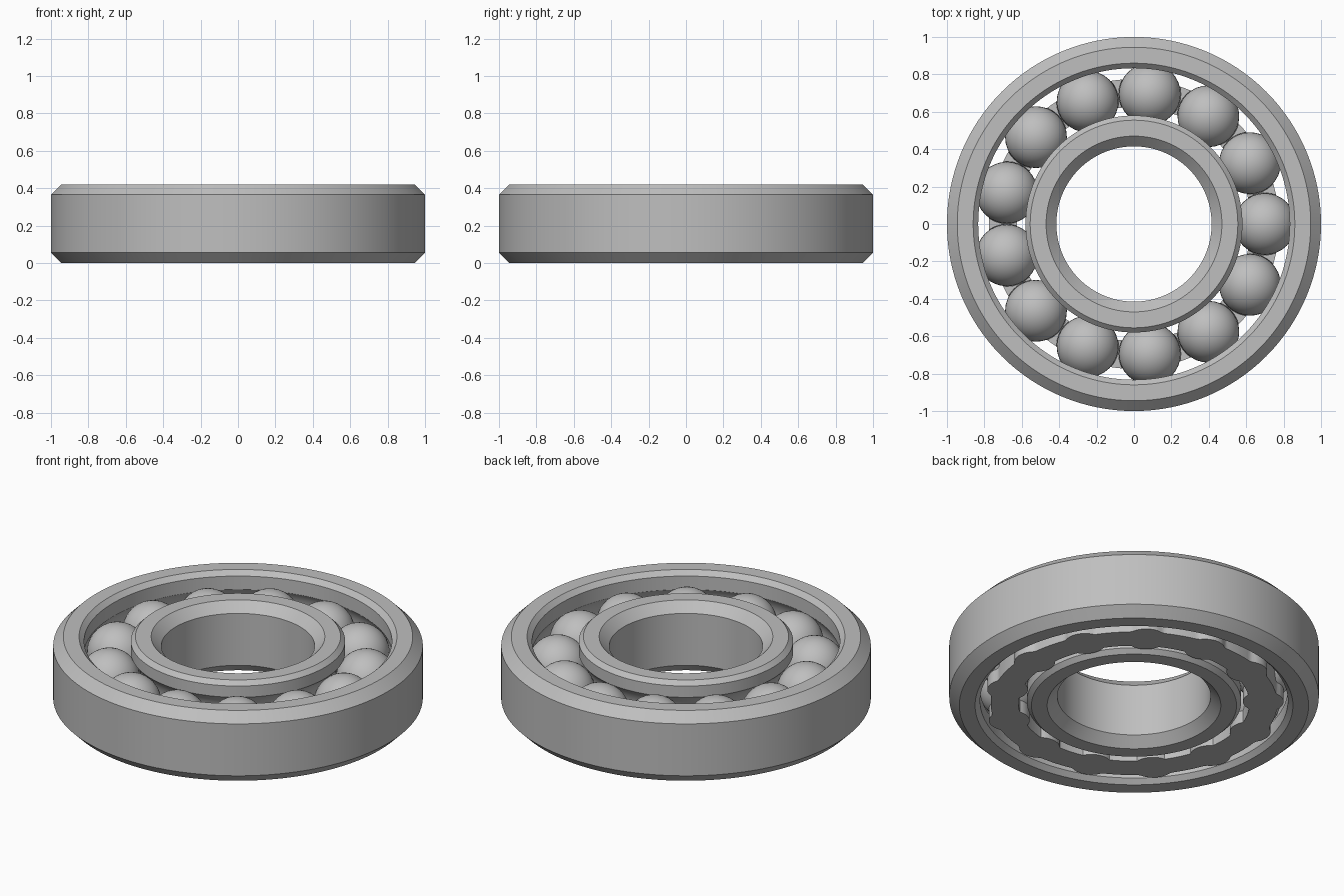
import bpy, bmesh, math
from math import cos, sin, sqrt, pi, radians

cube = bpy.data.objects.get("Cube")
if cube:
    bpy.data.objects.remove(cube, do_unlink=True)

HEIGHT = 0.42
MID = HEIGHT / 2
PITCH = 0.70          # radius of the circle of ball centres
BALL_R = 0.165
GROOVE_R = 0.168
COUNT = 13
STEP = 2 * pi / COUNT

steel = bpy.data.materials.new("steel_grey")
steel.use_nodes = True
COLOUR = (0.52, 0.52, 0.52, 1)
steel.diffuse_color = COLOUR
steel.node_tree.nodes["Principled BSDF"].inputs["Base Color"].default_value = COLOUR


def finish(name, bm):
    bmesh.ops.recalc_face_normals(bm, faces=bm.faces)
    mesh = bpy.data.meshes.new(name)
    bm.to_mesh(mesh)
    bm.free()
    mesh.materials.append(steel)
    obj = bpy.data.objects.new(name, mesh)
    bpy.context.collection.objects.link(obj)
    return obj


def smooth(obj):
    bpy.ops.object.select_all(action='DESELECT')
    obj.select_set(True)
    bpy.context.view_layer.objects.active = obj
    bpy.ops.object.shade_smooth_by_angle(angle=radians(30))


def sweep_ring(name, section, steps):
    """Closed ring whose (radius, z) outline is given by section(angle)."""
    bm = bmesh.new()
    loops = []
    for i in range(steps):
        a = 2 * pi * i / steps
        loops.append([bm.verts.new((r * cos(a), r * sin(a), z)) for r, z in section(a)])
    for i in range(steps):
        here, ahead = loops[i], loops[(i + 1) % steps]
        for j in range(len(here)):
            k = (j + 1) % len(here)
            bm.faces.new((here[j], here[k], ahead[k], ahead[j]))
    return finish(name, bm)


def race(name, back, back_cham, lip, lip_cham):
    """Bearing ring with a chamfered back wall and a ball groove in its lip."""
    side = 1 if lip > PITCH else -1
    half = math.acos(abs(lip - PITCH) / GROOVE_R)
    groove = []
    for i in range(17):
        t = -half + 2 * half * i / 16
        groove.append((PITCH + side * GROOVE_R * cos(t), MID + GROOVE_R * sin(t)))
    profile = [(back, back_cham), (back - side * back_cham, 0),
               (lip + side * lip_cham, 0), (lip, lip_cham)]
    profile += groove
    profile += [(r, HEIGHT - z) for r, z in reversed(profile[:4])]
    smooth(sweep_ring(name, lambda a: profile, 128))


def ball_set(name, radius):
    bm = bmesh.new()
    for i in range(COUNT):
        made = bmesh.ops.create_uvsphere(bm, u_segments=32, v_segments=20, radius=radius)
        a = i * STEP
        bmesh.ops.translate(bm, verts=made["verts"],
                            vec=(PITCH * cos(a), PITCH * sin(a), MID))
    return finish(name, bm)


# Rings
race("outer_ring", 1.0, 0.055, 0.833, 0.027)
race("inner_ring", 0.415, 0.055, 0.58, 0.025)

# Balls
smooth(ball_set("balls", BALL_R))


# Cage: thin band that bulges under each ball, with spherical pockets cut in
def cage_section(a):
    t = (a + STEP / 2) % STEP - STEP / 2
    inner, outer = 0.625, 0.775
    reach = 0.11 ** 2 - (PITCH * sin(t)) ** 2
    if reach > 0:
        inner = min(inner, PITCH * cos(t) - sqrt(reach))
        outer = max(outer, PITCH * cos(t) + sqrt(reach))
    return [(inner, 0.012), (outer, 0.012), (outer, MID), (inner, MID)]


cage = sweep_ring("ball_cage", cage_section, COUNT * 24)
cutter = ball_set("pocket_cutter", 0.1665)
cutter.hide_render = True
cut = cage.modifiers.new("pockets", 'BOOLEAN')
cut.operation = 'DIFFERENCE'
cut.solver = 'EXACT'
cut.object = cutter
bpy.context.view_layer.objects.active = cage
bpy.ops.object.modifier_apply(modifier=cut.name)
bpy.data.objects.remove(cutter, do_unlink=True)
smooth(cage)
